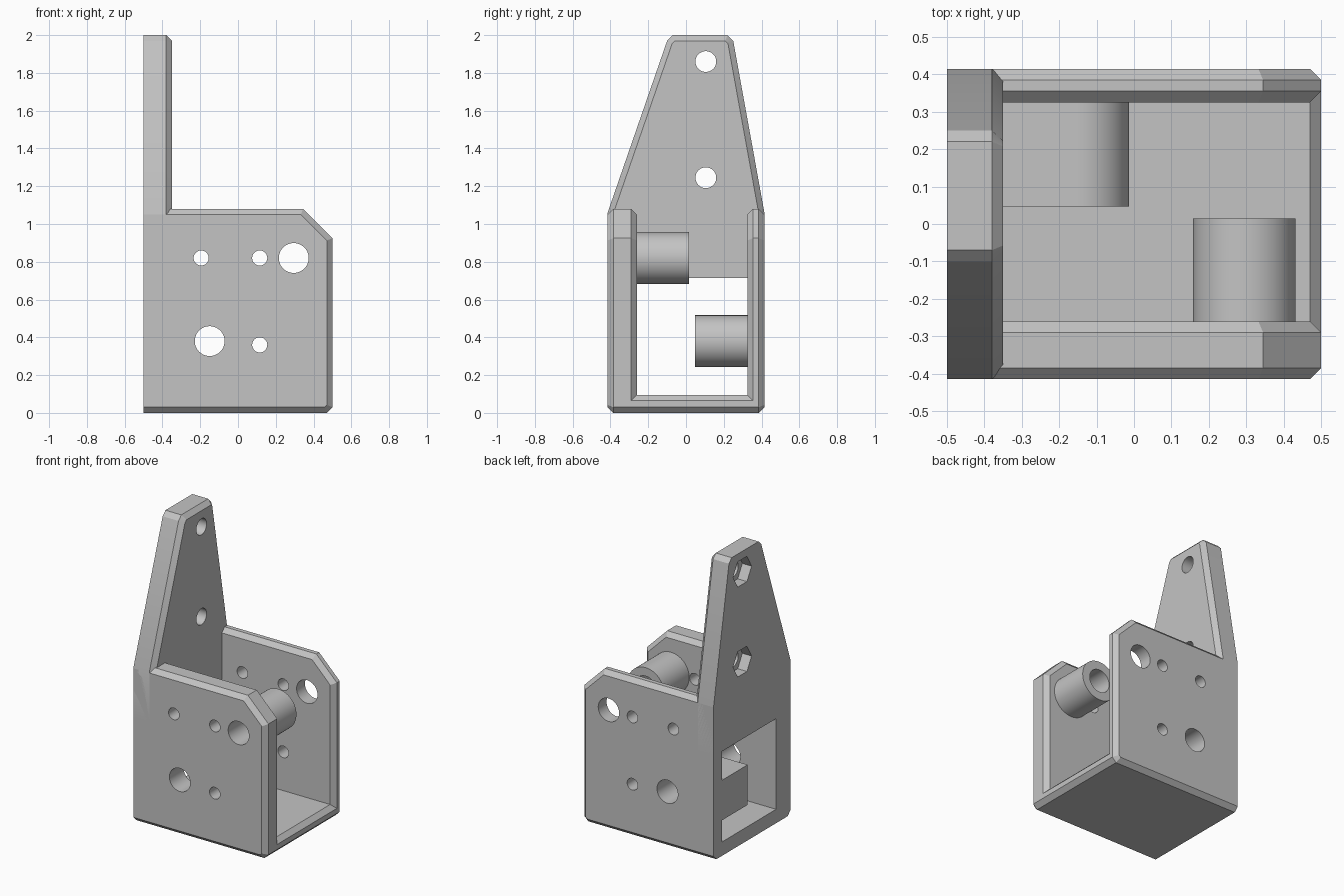
import bpy, bmesh, math

if "Cube" in bpy.data.objects:
    bpy.data.objects.remove(bpy.data.objects["Cube"])

grey = bpy.data.materials.new("plain_grey")
colour = (0.55, 0.55, 0.55, 1)
grey.diffuse_color = colour
grey.use_nodes = True
grey.node_tree.nodes["Principled BSDF"].inputs["Base Color"].default_value = colour

CHAMFER = 0.03


def arc(u, v, r, n=64, start=0.0, sweep=2 * math.pi):
    """Points on a circle, or on part of one including both ends."""
    steps = n if sweep > 6 else n - 1
    return [(u + r * math.cos(start + sweep * i / steps),
             v + r * math.sin(start + sweep * i / steps)) for i in range(n)]


def prism(name, outlines, axis, a, b, chamfered=None):
    """Extrude outlines along x or y; chamfer edges that match the rule."""
    bm = bmesh.new()
    for pts in outlines:
        rings = []
        for w in (a, b):
            rings.append([bm.verts.new((w, u, v) if axis == "x" else (u, w, v))
                          for u, v in pts])
            bm.faces.new(rings[-1])
        for i in range(len(pts)):
            j = (i + 1) % len(pts)
            bm.faces.new((rings[0][i], rings[0][j], rings[1][j], rings[1][i]))
    bmesh.ops.recalc_face_normals(bm, faces=bm.faces)
    if chamfered:
        edges = [e for e in bm.edges if chamfered(e.verts[0].co, e.verts[1].co)]
        bmesh.ops.bevel(bm, geom=edges, offset=CHAMFER, segments=1,
                        affect="EDGES", clamp_overlap=False)
    mesh = bpy.data.meshes.new(name)
    bm.to_mesh(mesh)
    bm.free()
    mesh.materials.append(grey)
    ob = bpy.data.objects.new(name, mesh)
    bpy.context.collection.objects.link(ob)
    return ob


def activate(ob):
    bpy.ops.object.select_all(action="DESELECT")
    ob.select_set(True)
    bpy.context.view_layer.objects.active = ob


def cut(ob, cutter):
    activate(ob)
    mod = ob.modifiers.new("cut", "BOOLEAN")
    mod.operation, mod.solver, mod.object = "DIFFERENCE", "EXACT", cutter
    bpy.ops.object.modifier_apply(modifier=mod.name)


def same(p, q, axis):
    return abs(p[axis] - q[axis]) < 1e-4


def wall_rule(p, q):
    # both side faces, except along the flush end
    return same(p, q, 1) and not (same(p, q, 0) and p.x < -0.49)


def plate_rule(p, q):
    # inner face only, except above the window
    return same(p, q, 0) and p.x > -0.4 and not (same(p, q, 2) and p.z < 0.8)


# Side walls
wall = [(-0.5, 0), (0.47, 0), (0.5, 0.03), (0.5, 0.925), (0.345, 1.08), (-0.5, 1.08)]
front_wall = prism("front_wall", [wall], "y", -0.415, -0.26, wall_rule)
back_wall = prism("back_wall", [wall], "y", 0.325, 0.415, wall_rule)

# Floor between the walls
floor = prism("floor", [[(-0.5, 0), (0.47, 0), (0.5, 0.03), (0.5, 0.065),
                         (0.47, 0.095), (-0.5, 0.095)]], "y", -0.3, 0.365)

# Tapered mounting plate above the window
plate = prism("mounting_plate", [[(-0.415, 0.715), (0.415, 0.715), (0.415, 1.06),
                                  (0.25, 1.97), (0.22, 2), (-0.07, 2),
                                  (-0.1, 1.97), (-0.415, 1.06)]],
              "x", -0.5, -0.35, plate_rule)

# Bosses: a round one on the front wall, a round-ended block on the back wall
BOSS_R = 0.137
upper, lower = (0.295, 0.82), (-0.15, 0.38)
upper_boss = prism("upper_boss", [arc(*upper, BOSS_R)], "y", -0.28, 0.015)
block = arc(*lower, BOSS_R, 33, -math.pi / 2, math.pi)
block += [(-0.5, lower[1] + BOSS_R), (-0.5, lower[1] - BOSS_R)]
lower_boss = prism("lower_boss", [block], "y", 0.047, 0.345)

# Holes through walls and bosses
holes = [arc(*c, 0.079) for c in (upper, lower)]
holes += [arc(*c, 0.04, 40) for c in ((-0.195, 0.82), (0.115, 0.82), (0.115, 0.36))]
side_drill = prism("side_drill", holes, "y", -0.6, 0.6)
for part in (front_wall, back_wall, upper_boss, lower_boss):
    cut(part, side_drill)

# Bolt holes with hexagonal nut pockets in the plate
bolts = [(0.105, 1.86), (0.105, 1.245)]
bolt_drill = prism("bolt_drill", [arc(*c, 0.055, 48) for c in bolts], "x", -0.7, -0.2)
nut_drill = prism("nut_drill", [arc(*c, 0.1, 6) for c in bolts], "x", -0.7, -0.43)
cut(plate, bolt_drill)
cut(plate, nut_drill)

for helper in (side_drill, bolt_drill, nut_drill):
    bpy.data.objects.remove(helper)

for part in (front_wall, back_wall, floor, plate, upper_boss, lower_boss):
    activate(part)
    bpy.ops.object.shade_smooth_by_angle(angle=math.radians(25))
